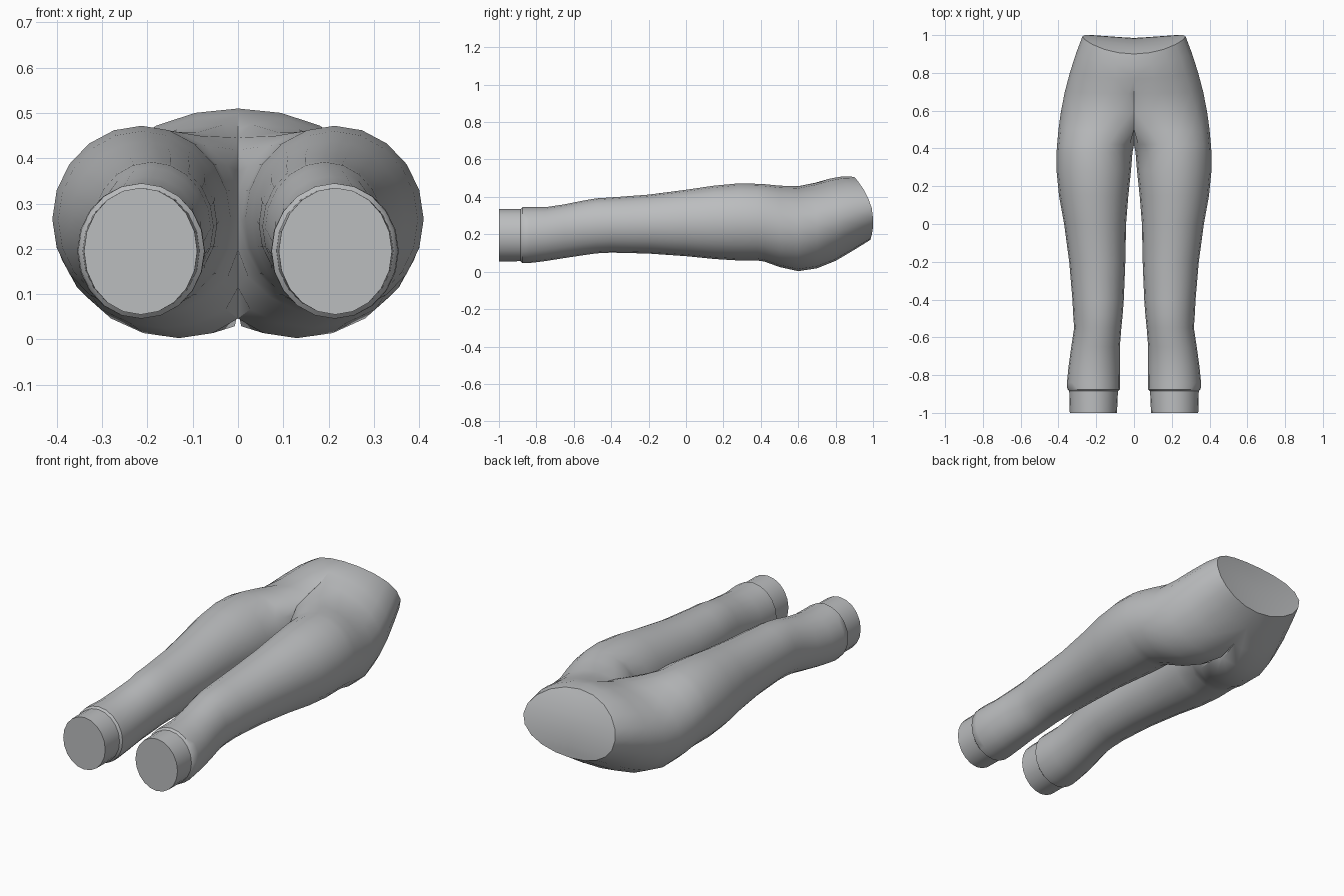
import bpy, bmesh, math

if "Cube" in bpy.data.objects:
    bpy.data.objects.remove(bpy.data.objects["Cube"])

SIDES = 20            # points around each leg
HALF = SIDES // 2

fabric = bpy.data.materials.new("plain grey fabric")
fabric.diffuse_color = (0.5, 0.51, 0.52, 1)
fabric.use_nodes = True
fabric.node_tree.nodes["Principled BSDF"].inputs["Base Color"].default_value = fabric.diffuse_color

# Leg rings: y, z low, z high, x inner, x outer
legs = [
    (-1.0, .055, .335, .09, .34),
    (-.885, .056, .335, .085, .343),
    (-.875, .046, .345, .074, .353),
    (-.84, .046, .345, .073, .355),
    (-.75, .057, .345, .075, .346),
    (-.65, .073, .36, .075, .332),
    (-.55, .088, .38, .067, .317),
    (-.48, .098, .392, .06, .322),
    (-.4, .102, .397, .054, .326),
    (-.2, .097, .412, .046, .343),
    (0, .083, .438, .042, .37),
    (.15, .068, .46, .03, .397),
    (.28, .06, .472, .016, .41),
    (.38, .06, .47, .008, .41),
]
# Hip rings: y top, y bottom, z low, z high, x outer,
# then crest x and inner x for the belly side and the seat side
hips = [
    (.42, .42, .054, .468, .407, .2, -.02, .2, -.02),
    (.5, .5, .025, .46, .4, .17, -.12, .165, -.07),
    (.6, .6, .003, .457, .386, .09, -.2, .13, -.11),
    (.69, .7, .018, .475, .366, .03, -.2, .1, -.2),
    (.77, .8, .058, .498, .339, 0, 0, .05, -.2),
    (.84, .9, .117, .51, .306, 0, 0, 0, 0),
    (.9, .985, .17, .507, .273, 0, 0, 0, 0),
]
rings = [(y, y, lo, hi, xo, (xi + xo) / 2, xi, (xi + xo) / 2, xi)
         for y, lo, hi, xi, xo in legs] + hips


def ring_points(yt, yb, lo, hi, xo, ct, it, cb, ib):
    """Outline from the top, down the outer side and back up the inner side."""
    pts = []
    for i in range(SIDES):
        a = 2 * math.pi * i / SIDES
        up, side = math.cos(a), math.sin(a)
        c, xi = (ct, it) if up > 0 else (cb, ib)
        x = c + side * ((xo - c) if side > 0 else (c - xi))
        x = max(0.0, x) if abs(x) > 1e-5 else 0.0
        t = (1 + up) / 2
        y = yb + (yt - yb) * t * t + .35 * (yb - yt) * (x / xo) ** 2
        pts.append((x, min(y, 1.0), lo + (hi - lo) * t))
    return pts


# Loft one half of the leggings
bm = bmesh.new()
loops = [[bm.verts.new(p) for p in ring_points(*r)] for r in rings]
for a, b in zip(loops, loops[1:]):
    for i in range(SIDES):
        j = (i + 1) % SIDES
        quad = (a[i], a[j], b[j], b[i])
        if any(v.co.x > 1e-5 for v in quad):     # leave the centre plane open
            bm.faces.new(quad)

# Ankle cap
bm.faces.new(loops[0])
# Waist cap, in strips from the side to the centre line
w = loops[-1]
for i in range(HALF):
    strip = [w[i], w[i + 1], w[(SIDES - i - 1) % SIDES], w[(SIDES - i) % SIDES]]
    bm.faces.new(list(dict.fromkeys(strip)))
bmesh.ops.recalc_face_normals(bm, faces=bm.faces)
if sum(f.normal.y * f.calc_area() for f in bm.faces if len(f.verts) == SIDES) > 0:
    bmesh.ops.reverse_faces(bm, faces=bm.faces)

mesh = bpy.data.meshes.new("leggings")
bm.to_mesh(mesh)
bm.free()
mesh.materials.append(fabric)
leggings = bpy.data.objects.new("leggings", mesh)
bpy.context.collection.objects.link(leggings)

# Mirror to the other leg
mirror = leggings.modifiers.new("other leg", 'MIRROR')
mirror.use_clip = True
mirror.merge_threshold = .0005
bpy.context.view_layer.objects.active = leggings
leggings.select_set(True)
bpy.ops.object.modifier_apply(modifier=mirror.name)
bpy.ops.object.shade_smooth_by_angle(angle=math.radians(42))
